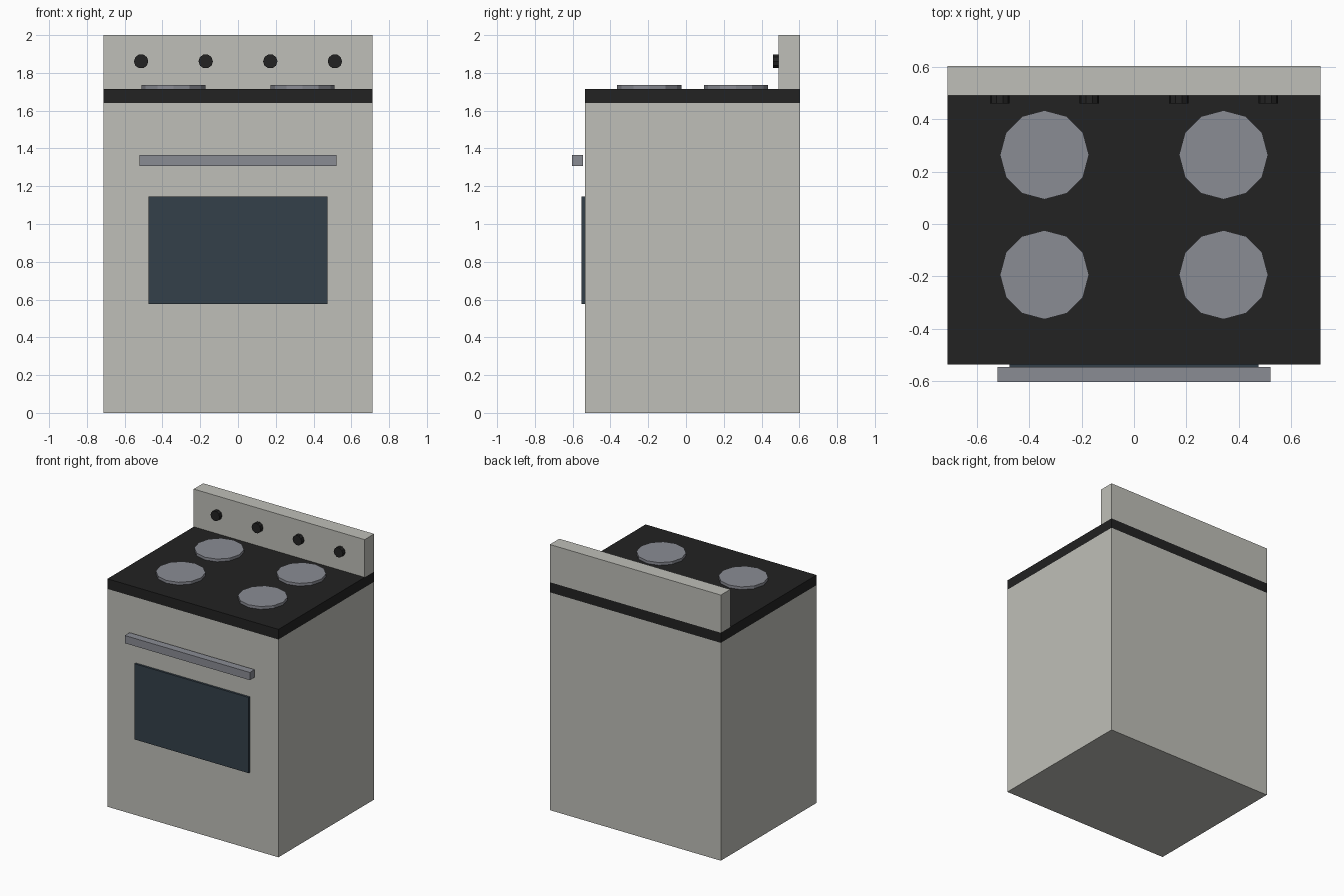
import bpy
import bmesh
from math import radians
from mathutils import Matrix

cube = bpy.data.objects.get("Cube")
if cube:
    bpy.data.objects.remove(cube, do_unlink=True)


def material(name, rgb):
    mat = bpy.data.materials.new(name)
    mat.use_nodes = True
    mat.diffuse_color = (*rgb, 1)
    mat.node_tree.nodes["Principled BSDF"].inputs["Base Color"].default_value = (*rgb, 1)
    return mat


enamel = material("warm white enamel", (0.52, 0.52, 0.48))
black = material("black", (0.016, 0.016, 0.016))
steel = material("grey steel", (0.255, 0.262, 0.296))
glass = material("dark blue glass", (0.034, 0.051, 0.068))


def add_object(name, bm, mat):
    mesh = bpy.data.meshes.new(name)
    bm.to_mesh(mesh)
    bm.free()
    mesh.materials.append(mat)
    obj = bpy.data.objects.new(name, mesh)
    bpy.context.collection.objects.link(obj)
    return obj


def box(name, half_width, y, z, mat):
    """Box centred on x, spanning the given y and z ranges."""
    bm = bmesh.new()
    size = Matrix.Diagonal((2 * half_width, y[1] - y[0], z[1] - z[0], 1))
    centre = Matrix.Translation((0, sum(y) / 2, sum(z) / 2))
    bmesh.ops.create_cube(bm, size=1, matrix=centre @ size)
    return add_object(name, bm, mat)


def disc(name, sides, radius, depth, centre, turn, mat):
    bm = bmesh.new()
    bmesh.ops.create_cone(bm, cap_ends=True, segments=sides, radius1=radius,
                          radius2=radius, depth=depth,
                          matrix=Matrix.Translation(centre) @ turn)
    return add_object(name, bm, mat)


# Cabinet, cooktop and rear control panel
W, FRONT, BACK = 0.712, -0.536, 0.603
box("oven_body", W, (FRONT, BACK), (0, 1.64), enamel)
box("cooktop", W, (FRONT, BACK), (1.64, 1.716), black)
box("control_panel", W, (0.49, BACK), (1.716, 2), enamel)

# Door window and handle
box("oven_window", 0.475, (-0.552, FRONT), (0.576, 1.146), glass)
box("door_handle", 0.521, (-0.603, -0.546), (1.308, 1.366), steel)

# Burners
for row, y in (("front", -0.194), ("rear", 0.264)):
    for side, x in (("left", 0.342), ("right", -0.342)):
        disc(f"{row}_{side}_burner", 12, 0.17, 0.021, (x, y, 1.7265),
             Matrix.Identity(4), steel)

# Control knobs, facing forward
facing = Matrix.Rotation(radians(90), 4, "X") @ Matrix.Rotation(radians(90), 4, "Z")
for i in range(4):
    disc(f"control_knob_{i + 1}", 10, 0.038, 0.03,
         (0.342 * (i - 1.5), 0.475, 1.861), facing, black)
